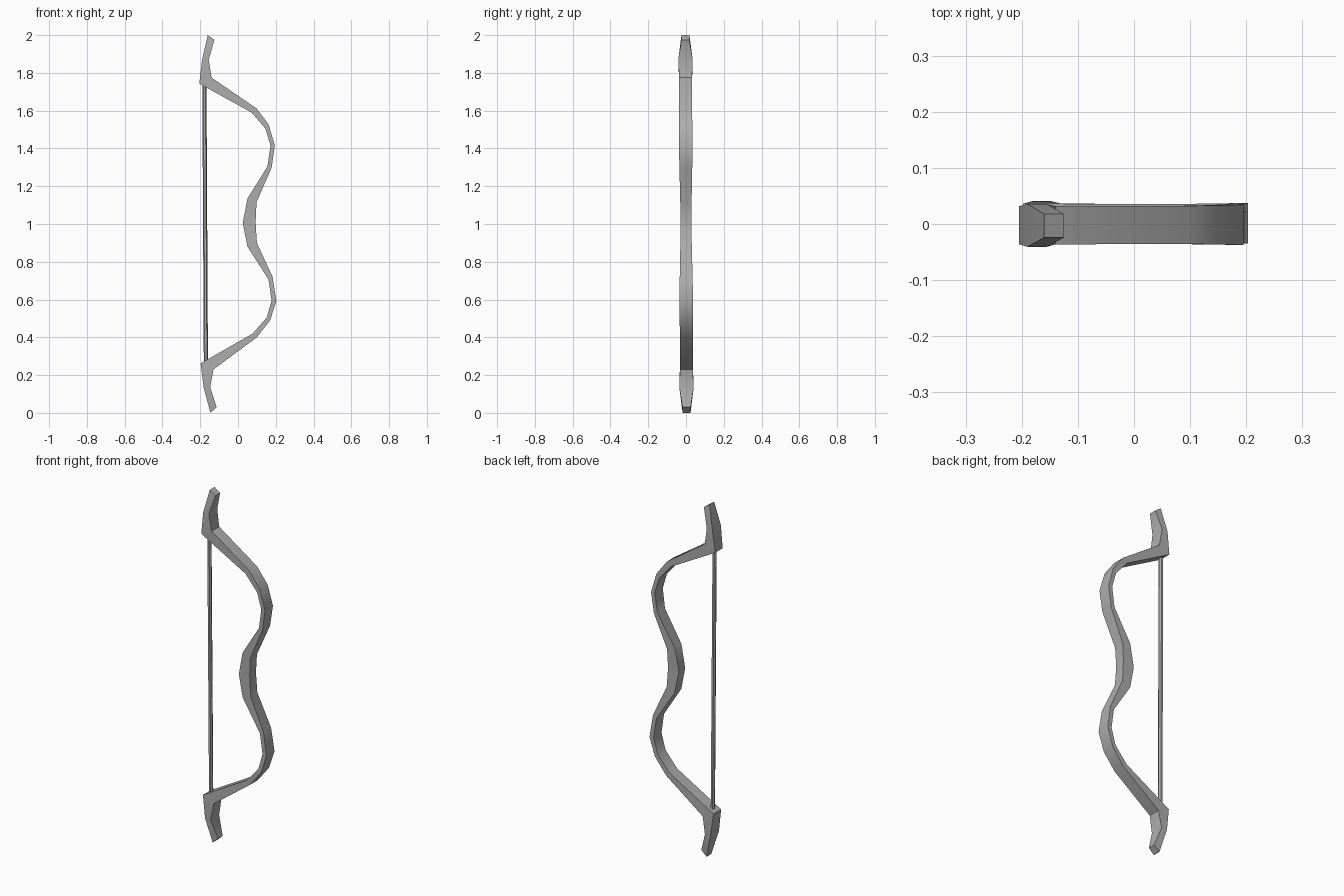
import bpy, bmesh, math
from mathutils import Vector

if "Cube" in bpy.data.objects:
    bpy.data.objects.remove(bpy.data.objects["Cube"])

grey = bpy.data.materials.new("grey")
grey.diffuse_color = (0.42, 0.42, 0.42, 1)
grey.use_nodes = True
grey.node_tree.nodes["Principled BSDF"].inputs["Base Color"].default_value = grey.diffuse_color


def add_object(name, bm):
    bmesh.ops.recalc_face_normals(bm, faces=bm.faces)
    mesh = bpy.data.meshes.new(name)
    bm.to_mesh(mesh)
    bm.free()
    mesh.materials.append(grey)
    ob = bpy.data.objects.new(name, mesh)
    bpy.context.collection.objects.link(ob)
    bpy.ops.object.select_all(action='DESELECT')
    ob.select_set(True)
    bpy.context.view_layer.objects.active = ob
    bpy.ops.object.shade_smooth_by_angle(angle=math.radians(30))


def loft(name, rings):
    bm = bmesh.new()
    loops = [[bm.verts.new(p) for p in ring] for ring in rings]
    for a, b in zip(loops, loops[1:]):
        n = len(a)
        for i in range(n):
            j = (i + 1) % n
            bm.faces.new((a[i], a[j], b[j], b[i]))
    bm.faces.new(loops[0])
    bm.faces.new(loops[-1])
    add_object(name, bm)


# Bow body stations, top to bottom: string side x, z; far side x, z; half depth
stations = [
    (-0.16, 2.00, -0.125, 1.975, 0.021),
    (-0.19, 1.87, -0.155, 1.87, 0.038),
    (-0.205, 1.743, -0.14, 1.775, 0.034),
    (0.072, 1.59, 0.098, 1.612, 0.034),
    (0.145, 1.505, 0.162, 1.527, 0.035),
    (0.172, 1.415, 0.195, 1.415, 0.036),
    (0.156, 1.305, 0.178, 1.298, 0.034),
    (0.05, 1.135, 0.098, 1.115, 0.030),
    (0.025, 1.005, 0.093, 1.01, 0.028),
    (0.05, 0.88, 0.10, 0.90, 0.030),
    (0.161, 0.707, 0.183, 0.72, 0.034),
    (0.178, 0.595, 0.203, 0.592, 0.036),
    (0.152, 0.505, 0.17, 0.49, 0.035),
    (0.078, 0.42, 0.10, 0.40, 0.034),
    (-0.198, 0.262, -0.13, 0.23, 0.034),
    (-0.182, 0.135, -0.147, 0.135, 0.038),
    (-0.146, 0.00, -0.113, 0.03, 0.021),
]
rings = []
for xa, za, xb, zb, w in stations:
    c = 0.003 * (1 - za)  # slight lean
    rings.append([(xa, c - w, za), (xb, c - w, zb), (xb, c + w, zb), (xa, c + w, za)])
loft("bow_body", rings)

# Straight bowstring, ends sunk into the body
string_rings = []
for x, z in ((-0.178, 1.745), (-0.170, 0.26)):
    string_rings.append([(x + 0.011 * math.cos(k * math.pi / 3),
                          0.003 * (1 - z) + 0.013 * math.sin(k * math.pi / 3), z) for k in range(6)])
loft("bowstring", string_rings)
